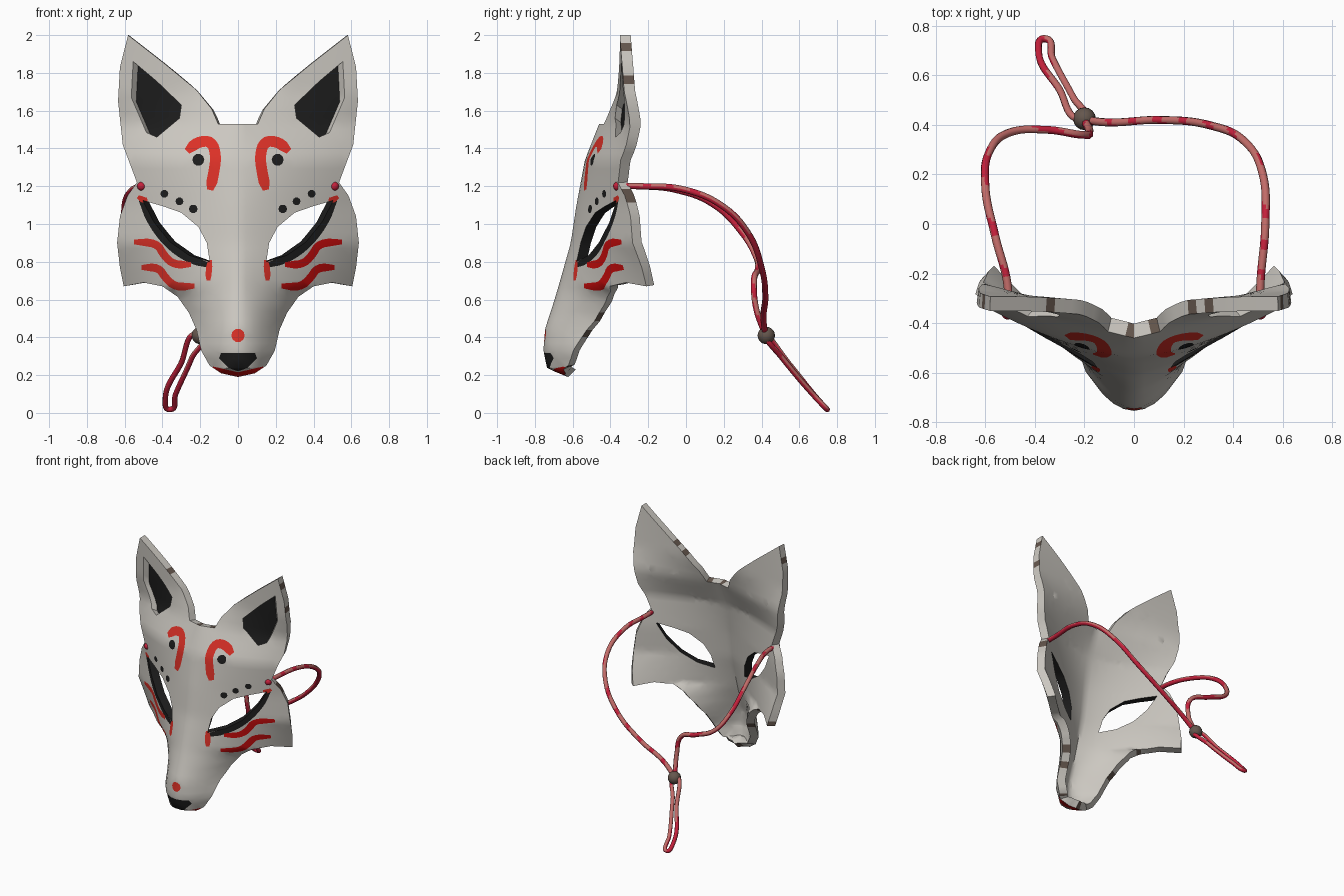
import bpy, bmesh, math
from mathutils import Vector
from mathutils.geometry import delaunay_2d_cdt, area_tri

cube = bpy.data.objects.get("Cube")
if cube:
    bpy.data.objects.remove(cube)


def material(name, colour):
    m = bpy.data.materials.new(name)
    m.use_nodes = True
    m.diffuse_color = (*colour, 1)
    m.node_tree.nodes["Principled BSDF"].inputs["Base Color"].default_value = (*colour, 1)
    return m


bone = material("bone white", (.60, .575, .53))
black = material("ink black", (.012, .012, .012))
red = material("paint red", (.71, .03, .02))
deep_red = material("deep paint red", (.60, .004, .004))
rose = material("cord rose", (.54, .15, .14))
crimson = material("cord crimson", (.56, .015, .045))
wood = material("bead brown", (.13, .095, .075))
BONE, BLACK, RED, DEEP, BROWN = range(5)


def activate(ob):
    bpy.ops.object.select_all(action='DESELECT')
    ob.select_set(True)
    bpy.context.view_layer.objects.active = ob


# ---- Mask relief: height, ridge depth, sideways fall, roundness ----
RELIEF = [(.18, -.60, 1.2, 2), (.235, -.735, 1.9, 2), (.33, -.755, 1.5, 2),
          (.45, -.745, 1.5, 1.9), (.57, -.705, .9, 1.65), (.67, -.675, .46, 1.3),
          (.9, -.61, .3, 1.35), (1.1, -.58, .27, 1.4), (1.34, -.535, .2, 1.6),
          (1.53, -.46, .16, 1.05), (1.7, -.385, .055, 1), (2.0, -.37, .02, 1)]


def relief(x, z):
    z = min(max(z, RELIEF[0][0]), RELIEF[-1][0])
    for a, b in zip(RELIEF, RELIEF[1:]):
        if z <= b[0]:
            t = (z - a[0]) / (b[0] - a[0])
            ridge, fall, power = (p + (q - p) * t for p, q in zip(a[1:], b[1:]))
            return ridge + fall * (abs(x) / .6) ** power


# ---- Flat shape helpers (x, z) ----
def dot(x, z, r):
    return [(x + r * math.cos(i * math.pi / 5), z + r * math.sin(i * math.pi / 5))
            for i in range(10)]


def stroke(points, width):
    """Rounded brush stroke with tapered ends."""
    pts = [Vector(p) for p in points]
    for _ in range(2):
        cut = [p for a, b in zip(pts, pts[1:]) for p in (a.lerp(b, .25), a.lerp(b, .75))]
        pts = [pts[0]] + cut[1:-1] + [pts[-1]]
    left, right = [], []
    for i, p in enumerate(pts):
        d = (pts[min(i + 1, len(pts) - 1)] - pts[max(i - 1, 0)]).normalized()
        w = width * (.3 if i in (0, len(pts) - 1) else .5)
        left.append(tuple(p + Vector((-d.y, d.x)) * w))
        right.append(tuple(p - Vector((-d.y, d.x)) * w))
    return left + right[::-1]


def inside(p, poly):
    hit = False
    for (ax, az), (bx, bz) in zip(poly, poly[1:] + poly[:1]):
        if (az > p[1]) != (bz > p[1]) and p[0] < ax + (p[1] - az) * (bx - ax) / (bz - az):
            hit = not hit
    return hit


outline = [(0, 1.53), (.105, 1.53), (.14, 1.61), (.22, 1.71), (.39, 1.85), (.582, 2.0),
           (.625, 1.83), (.635, 1.65), (.61, 1.42), (.535, 1.22), (.585, 1.15), (.625, 1.04),
           (.64, .9), (.625, .77), (.605, .67), (.5, .69), (.4, .67), (.32, .615), (.26, .53),
           (.22, .44), (.195, .33), (.15, .25), (.09, .21), (0, .19)]
eye = [(.505, 1.125), (.4, 1.095), (.3, 1.06), (.21, .985), (.165, .9), (.15, .8),
       (.26, .835), (.36, .905), (.445, 1.01)]
ear = [(.555, 1.86), (.43, 1.755), (.3, 1.63), (.31, 1.56), (.43, 1.46), (.485, 1.485),
       (.565, 1.67)]
# Each painted shape has a colour for the left half and one for the right half
paint = [
    (BLACK, BLACK, stroke([(.515, 1.13), (.45, .99), (.365, .885), (.265, .815), (.15, .78)], .04)),
    (BLACK, BLACK, dot(.21, 1.34, .032)), (BLACK, BLACK, dot(.39, 1.16, .021)),
    (BLACK, BLACK, dot(.31, 1.12, .021)), (BLACK, BLACK, dot(.237, 1.08, .023)),
    (BLACK, BLACK, [(-.1, .29), (-.09, .318), (.09, .318), (.1, .29), (.05, .238), (0, .22)]),
    (RED, RED, stroke([(.27, 1.385), (.215, 1.435), (.14, 1.44), (.115, 1.36), (.13, 1.26),
                       (.148, 1.18)], .058)),
    (DEEP, RED, stroke([(.25, .785), (.34, .785), (.39, .83), (.43, .9), (.55, .905)], .042)),
    (DEEP, RED, stroke([(.23, .672), (.33, .665), (.385, .715), (.42, .77), (.51, .77)], .042)),
    (RED, RED, stroke([(.148, .81), (.155, .75), (.157, .7)], .032)),
    (RED, RED, stroke([(.48, 1.13), (.5, 1.125), (.53, 1.145)], .03)),
    (RED, RED, dot(0, .41, .036)),
    (DEEP, DEEP, [(-.1, .15), (0, .215), (.13, .245), (.16, .23), (.1, .15)]),
]

# ---- Flat half mask, cut along every painted edge ----
pts, edges = [], []
for poly in [outline, eye, ear] + [p[2] for p in paint]:
    first = len(pts)
    for a, b in zip(poly, poly[1:] + poly[:1]):
        a, b = Vector(a), Vector(b)
        n = max(1, math.ceil((b - a).length / .05))
        pts += [a.lerp(b, i / n) for i in range(n)]
    count = len(pts) - first
    edges += [(first + i, first + (i + 1) % count) for i in range(count)]
STEP, GAP = .042, .016
for i in range(1, 16):
    for j in range(43):
        x, z = i * STEP, .2 + j * STEP
        if all(inside((x + dx, z + dz), outline) for dx in (-GAP, GAP) for dz in (-GAP, GAP)):
            pts.append(Vector((x, z)))
flat, _, tris = delaunay_2d_cdt(pts, edges, [], 0, 1e-4)[:3]

# ---- Lift both halves onto the relief ----
bm = bmesh.new()
for half, side in enumerate((1, -1)):
    vs = [bm.verts.new((side * p.x, relief(p.x, p.y), p.y)) for p in flat]
    for tri in tris:
        corners = [flat[i] for i in tri]
        c = sum(corners, Vector((0, 0))) / 3
        if area_tri(*corners) < 1e-7 or not inside(c, outline) or inside(c, eye):
            continue
        f = bm.faces.new([vs[i] for i in tri])
        for shape in paint:
            if inside(c, shape[2]):
                f.material_index = shape[half]
bmesh.ops.delete(bm, geom=[v for v in bm.verts if not v.link_faces], context='VERTS')
bmesh.ops.remove_doubles(bm, verts=bm.verts[:], dist=2e-4)
bm.normal_update()
for f in bm.faces:
    if f.normal.y > 0:
        f.normal_flip()
bm.normal_update()

# ---- Back shell and rim; the eye openings have black walls, the rim is worn ----
front = bm.faces[:]
border = [e for e in bm.edges if len(e.link_faces) == 1]
back = {}
for v in bm.verts[:]:
    inward = Vector((v.normal.x, v.normal.y, v.normal.z * .4)).normalized()
    back[v] = bm.verts.new(v.co - inward * .058)
for f in front:
    bm.faces.new([back[v] for v in reversed(f.verts)])
for e in border:
    a, b = e.link_loops[0].vert, e.link_loops[0].link_loop_next.vert
    f = bm.faces.new([b, a, back[a], back[b]])
    m = (a.co + b.co) / 2
    if .13 < abs(m.x) < .525 and .76 < m.z < 1.14:
        f.material_index = BLACK
    elif math.sin(m.x * 61 + m.z * 47) > .94:
        f.material_index = BROWN

# ---- Sunken black ears ----
for side in (1, -1):
    hollow = []
    for f in front:
        if f.is_valid:
            c = f.calc_center_median()
            if inside((c.x * side, c.z), ear):
                hollow.append(f)
    geom = bmesh.ops.extrude_face_region(bm, geom=hollow)["geom"]
    bmesh.ops.delete(bm, geom=[f for f in hollow if f.is_valid], context='FACES')
    moved = [g for g in geom if isinstance(g, bmesh.types.BMVert)]
    bmesh.ops.translate(bm, verts=moved, vec=(-.026 * side, .03, -.022))
    for f in {f for v in moved for f in v.link_faces}:
        f.material_index = BLACK if all(v in moved for v in f.verts) else BONE
bmesh.ops.delete(bm, geom=[v for v in bm.verts if not v.link_faces], context='VERTS')

mesh = bpy.data.meshes.new("mask")
bm.to_mesh(mesh)
bm.free()
mask = bpy.data.objects.new("mask", mesh)
bpy.context.collection.objects.link(mask)
for m in (bone, black, red, deep_red, wood):
    mesh.materials.append(m)
activate(mask)
bpy.ops.object.shade_smooth_by_angle(angle=math.radians(38))


# ---- Cords: rose on top with crimson patches, crimson underneath ----
def cord(name, points, radius=.0165, closed=False):
    curve = bpy.data.curves.new(name, 'CURVE')
    curve.dimensions = '3D'
    curve.bevel_depth = radius
    curve.bevel_resolution = 2
    curve.use_fill_caps = True
    spline = curve.splines.new('BEZIER')
    spline.bezier_points.add(len(points) - 1)
    for bp, p in zip(spline.bezier_points, points):
        bp.co = p
        bp.handle_left_type = bp.handle_right_type = 'AUTO'
    spline.use_cyclic_u = closed
    ob = bpy.data.objects.new(name, curve)
    bpy.context.collection.objects.link(ob)
    activate(ob)
    bpy.ops.object.convert(target='MESH')
    ob = bpy.context.object
    ob.data.materials.clear()
    ob.data.materials.append(rose)
    ob.data.materials.append(crimson)
    for f in ob.data.polygons:
        c = f.center
        patch = math.sin(c.x * 37 + c.y * 53 + c.z * 41) > .55
        f.material_index = int(patch or f.normal.z < -.1)
    bpy.ops.object.shade_smooth_by_angle(angle=math.radians(60))


cord("left_cord", [(.51, -.36, 1.2), (.51, -.25, 1.2), (.53, 0, 1.18), (.52, .2, 1.09),
                   (.45, .33, .95), (.3, .4, .77), (.1, .42, .62), (-.1, .41, .5),
                   (-.2, .42, .41)])
cord("right_cord", [(-.51, -.36, 1.2), (-.51, -.25, 1.2), (-.56, -.05, 1.18), (-.6, .15, 1.1),
                    (-.58, .3, .95), (-.5, .37, .83), (-.35, .38, .76), (-.21, .36, .7),
                    (-.18, .37, .56), (-.2, .42, .41)])
cord("tail_loop", [(-.2, .42, .41), (-.245, .51, .29), (-.33, .67, .1), (-.362, .748, .018),
                   (-.385, .7, .07), (-.305, .55, .255)], .0145, closed=True)


# ---- Beads ----
def bead(name, place, radius, mat):
    bpy.ops.mesh.primitive_uv_sphere_add(segments=16, ring_count=10, radius=radius, location=place)
    ob = bpy.context.object
    ob.name = name
    ob.data.materials.append(mat)
    bpy.ops.object.shade_smooth()


bead("cord_bead", (-.2, .425, .41), .046, wood)
for side, name in ((1, "left_knot"), (-1, "right_knot")):
    bead(name, (.51 * side, -.362, 1.2), .024, crimson)
